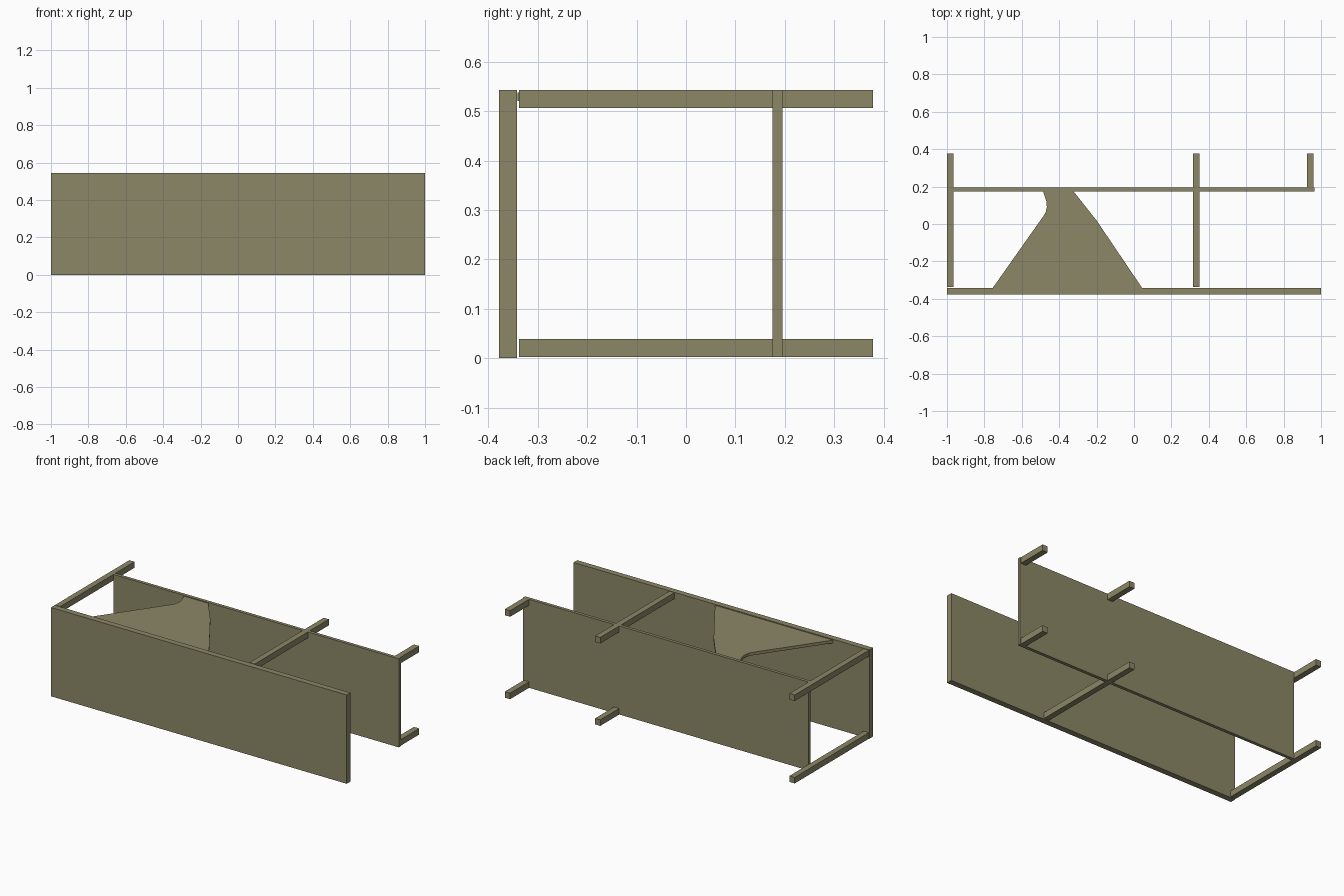
import bpy, bmesh

if "Cube" in bpy.data.objects:
    bpy.data.objects.remove(bpy.data.objects["Cube"])

mat = bpy.data.materials.new("olive wood")
mat.diffuse_color = (0.262, 0.242, 0.136, 1)
mat.use_nodes = True
mat.node_tree.nodes["Principled BSDF"].inputs["Base Color"].default_value = mat.diffuse_color


def prism(name, outline, z0, z1):
    """Extrude a flat outline (x, y) from z0 to z1."""
    bm = bmesh.new()
    face = bm.faces.new([bm.verts.new((x, y, z0)) for x, y in outline])
    top = bmesh.ops.extrude_face_region(bm, geom=[face])["geom"]
    bmesh.ops.translate(bm, vec=(0, 0, z1 - z0),
                        verts=[v for v in top if isinstance(v, bmesh.types.BMVert)])
    bmesh.ops.recalc_face_normals(bm, faces=bm.faces)
    mesh = bpy.data.meshes.new(name)
    bm.to_mesh(mesh)
    bm.free()
    mesh.materials.append(mat)
    bpy.context.collection.objects.link(bpy.data.objects.new(name, mesh))


def box(name, x0, x1, y0, y1, z0, z1):
    prism(name, [(x0, y0), (x1, y0), (x1, y1), (x0, y1)], z0, z1)


H = 0.543

# Long upright panels
box("front_panel", -1, 1, -0.378, -0.342, 0, H)
box("back_panel", -0.965, 0.965, 0.175, 0.195, 0.002, H)

# Rails at top and bottom: two full length, one short stub behind the back panel
for level, z0, z1 in (("bottom", 0.002, 0.039), ("top", 0.506, H)):
    box(f"left_rail_{level}", -1, -0.965, -0.338, 0.378, z0, z1)
    box(f"middle_rail_{level}", 0.315, 0.35, -0.338, 0.378, z0, z1)
    box(f"right_stub_{level}", 0.925, 0.961, 0.195, 0.378, z0, z1)

# Tapered shelf spanning the panels near the top
prism("tapered_shelf",
      [(-0.755, -0.341), (0.043, -0.341), (-0.198, 0.016), (-0.326, 0.178),
       (-0.488, 0.178), (-0.468, 0.12), (-0.466, 0.09), (-0.473, 0.06), (-0.488, 0.037)],
      0.52, 0.538)
